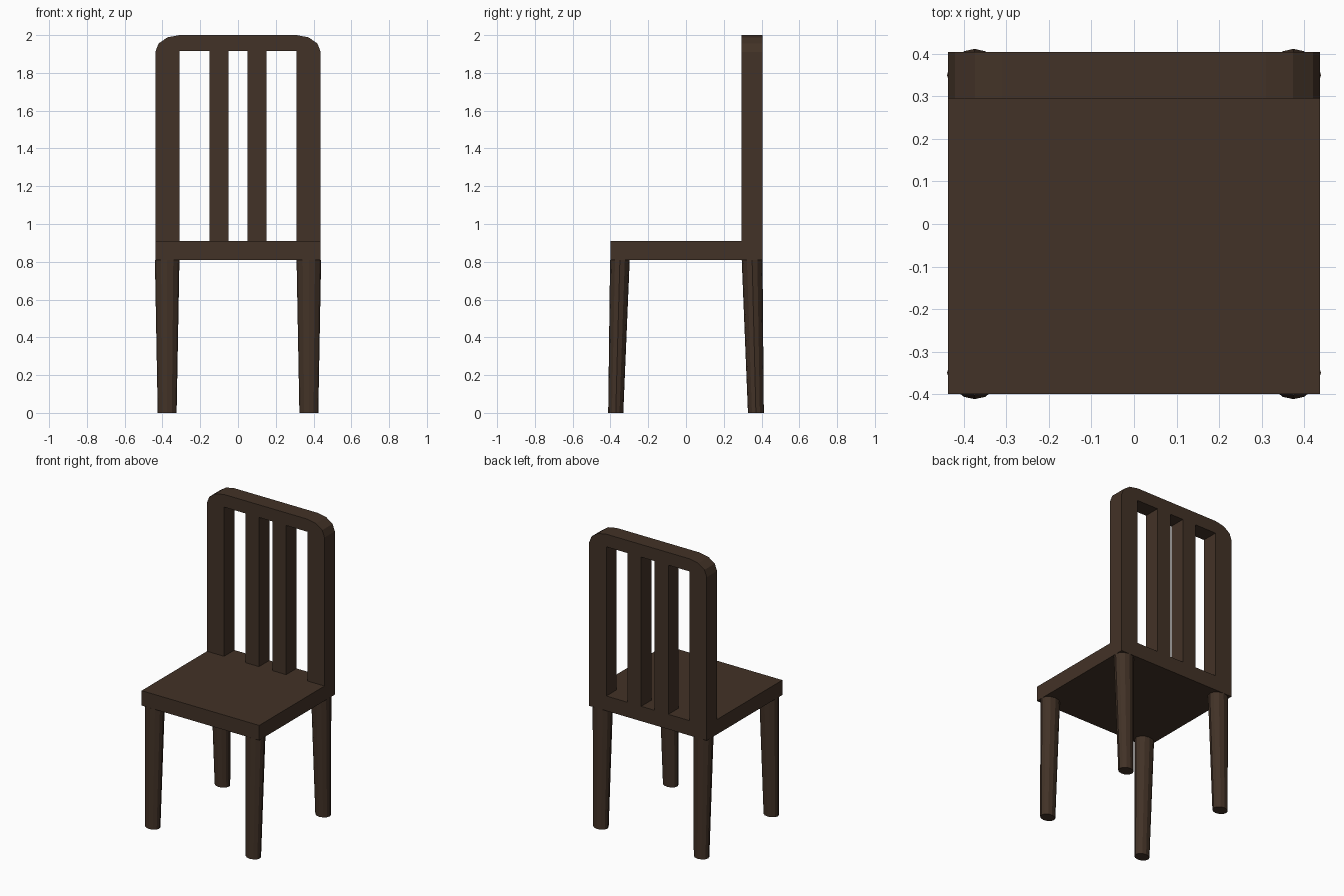
import bpy, bmesh
from math import sin, cos, pi

if "Cube" in bpy.data.objects:
    bpy.data.objects.remove(bpy.data.objects["Cube"])

wood = bpy.data.materials.new("dark_wood")
wood.diffuse_color = (0.055, 0.032, 0.020, 1)
wood.use_nodes = True
wood.node_tree.nodes["Principled BSDF"].inputs["Base Color"].default_value = wood.diffuse_color


def add_mesh(name, bm):
    bmesh.ops.recalc_face_normals(bm, faces=bm.faces)
    me = bpy.data.meshes.new(name)
    bm.to_mesh(me)
    bm.free()
    me.materials.append(wood)
    ob = bpy.data.objects.new(name, me)
    bpy.context.collection.objects.link(ob)
    return ob


def leg(name, x, y_bot, ry_bot, y_top, ry_top):
    # tapered, slightly splayed 12-sided leg
    bm = bmesh.new()
    n = 12
    rings = []
    for z, y, rx, ry in ((0, y_bot, 0.05, ry_bot), (0.81, y_top, 0.065, ry_top)):
        rings.append([bm.verts.new((x + rx * cos(2 * pi * i / n),
                                    y + ry * sin(2 * pi * i / n), z)) for i in range(n)])
    a, b = rings
    for i in range(n):
        j = (i + 1) % n
        bm.faces.new((a[i], a[j], b[j], b[i]))
    bm.faces.new(a)
    bm.faces.new(b)
    add_mesh(name, bm)


def rect(x0, x1, z0, z1):
    return [(x0, z0), (x1, z0), (x1, z1), (x0, z1)]


# Legs
for side, s in (("left", -1), ("right", 1)):
    leg("front_leg_" + side, s * 0.375, -0.372, 0.04, -0.35, 0.052)
    leg("back_leg_" + side, s * 0.375, 0.37, 0.042, 0.35, 0.055)

# Seat, meeting the front of the back frame
bm = bmesh.new()
bmesh.ops.create_cube(bm, size=1)
for v in bm.verts:
    v.co = (v.co.x * 0.876, -0.0525 + v.co.y * 0.695, 0.86 + v.co.z * 0.10)
add_mesh("seat", bm)

# Back frame: rounded outline with three openings between posts and slats
arc = [(0.31 + 0.128 * cos(k * pi / 6), 1.91 + 0.09 * sin(k * pi / 6)) for k in range(4)]
outline = [(-0.438, 0.81), (0.438, 0.81)] + arc + [(-x, z) for x, z in reversed(arc)]
loops = [outline] + [rect(x0, x1, 0.91, 1.915)
                     for x0, x1 in ((-0.31, -0.152), (-0.05, 0.05), (0.152, 0.31))]
cu = bpy.data.curves.new("back_profile", "CURVE")
cu.dimensions = "2D"
cu.fill_mode = "BOTH"
cu.extrude = 0.055
for pts in loops:
    sp = cu.splines.new("POLY")
    sp.points.add(len(pts) - 1)
    for p, (x, z) in zip(sp.points, pts):
        p.co = (x, z, 0, 1)
    sp.use_cyclic_u = True
tmp = bpy.data.objects.new("back_profile", cu)
bpy.context.collection.objects.link(tmp)
bpy.context.view_layer.update()
me = bpy.data.meshes.new_from_object(tmp.evaluated_get(bpy.context.evaluated_depsgraph_get()))
bpy.data.objects.remove(tmp)
bm = bmesh.new()
bm.from_mesh(me)
bmesh.ops.remove_doubles(bm, verts=bm.verts, dist=0.0005)
for v in bm.verts:
    x, z, d = v.co
    v.co = (x, 0.35 - d, z)
for f in bm.faces:
    f.smooth = False
add_mesh("back_frame", bm)
